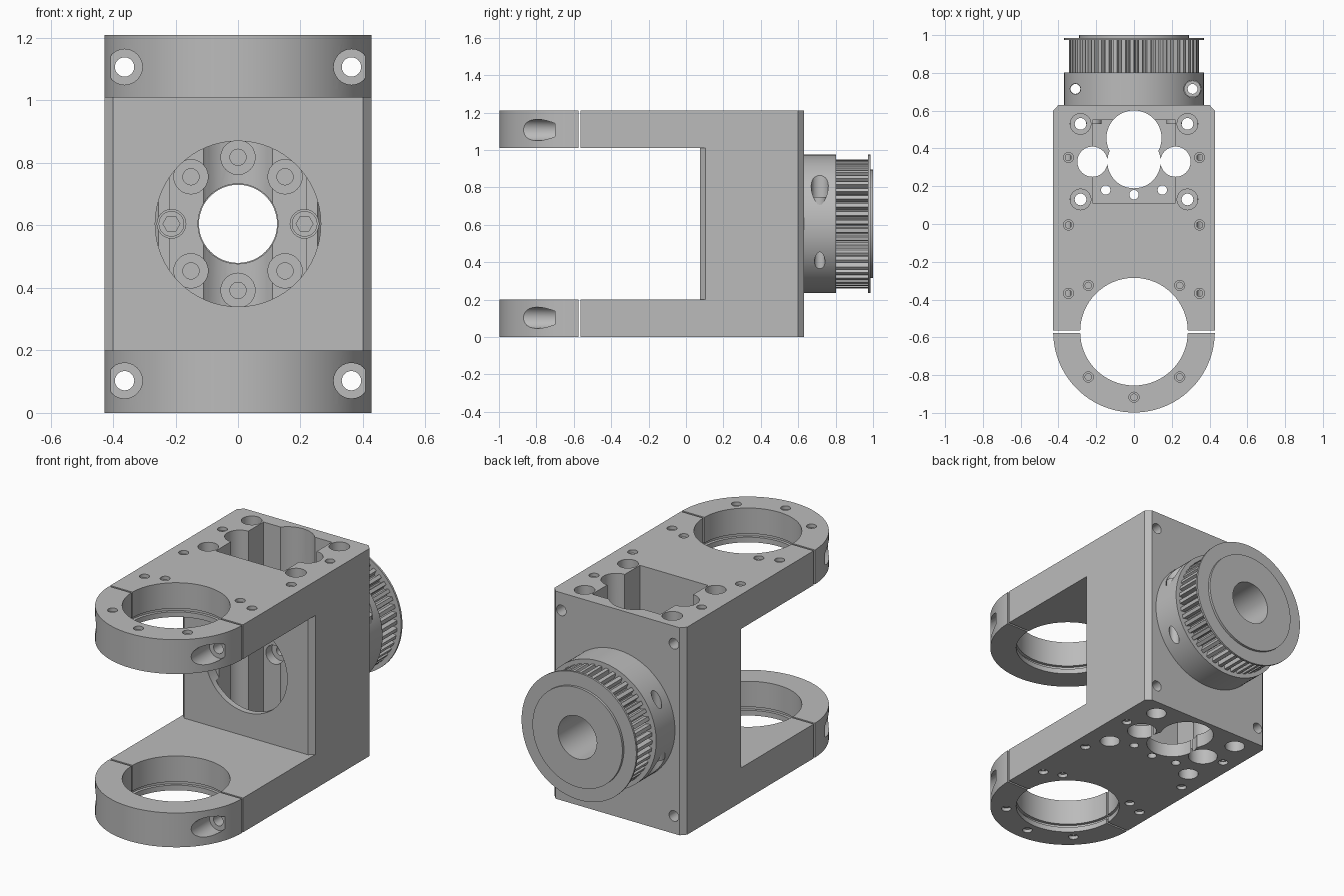
import bpy
import math
from mathutils import Matrix

cube = bpy.data.objects.get("Cube")
if cube:
    bpy.data.objects.remove(cube, do_unlink=True)

gray = bpy.data.materials.new("machined gray")
gray.use_nodes = True
gray.diffuse_color = (0.5, 0.5, 0.5, 1)
gray.node_tree.nodes["Principled BSDF"].inputs["Base Color"].default_value = (0.5, 0.5, 0.5, 1)

HEIGHT, HALF, RING_Y, AXIS_Z = 1.21, 0.428, -0.57, 0.605

# Axis frames: prism outlines are drawn in a plane and extruded along z or y
FRAMES = {"z": Matrix.Identity(4),
          "y": Matrix(((1, 0, 0, 0), (0, 0, 1, 0), (0, 1, 0, 0), (0, 0, 0, 1)))}


def prism(name, pts, a, b, axis="z"):
    n = len(pts)
    verts = [FRAMES[axis] @ Matrix.Translation((x, y, h)).to_translation()
             for h in (a, b) for x, y in pts]
    faces = [list(range(n))[::-1], list(range(n, 2 * n))]
    faces += [(i, (i + 1) % n, n + (i + 1) % n, n + i) for i in range(n)]
    if axis == "y":
        faces = [list(f)[::-1] for f in faces]
    mesh = bpy.data.meshes.new(name)
    mesh.from_pydata(verts, [], faces)
    mesh.materials.append(gray)
    obj = bpy.data.objects.new(name, mesh)
    bpy.context.collection.objects.link(obj)
    return obj


def circle(u, v, r, n=48):
    return [(u + r * math.cos(2 * math.pi * i / n), v + r * math.sin(2 * math.pi * i / n))
            for i in range(n)]


def rect(u0, u1, v0, v1):
    return [(u0, v0), (u1, v0), (u1, v1), (u0, v1)]


def cut(obj, pts, a, b, axis="z"):
    cutter = prism("cutter", pts, a, b, axis)
    cutter.hide_render = True
    mod = obj.modifiers.new("cut", "BOOLEAN")
    mod.operation, mod.solver, mod.object = "DIFFERENCE", "EXACT", cutter
    bpy.ops.object.select_all(action="DESELECT")
    bpy.context.view_layer.objects.active = obj
    obj.select_set(True)
    bpy.ops.object.modifier_apply(modifier=mod.name)
    bpy.data.objects.remove(cutter, do_unlink=True)


def drill(obj, u, v, r, a, b, axis="z", n=24):
    cut(obj, circle(u, v, r, n), a, b, axis)


# Bracket: rounded front, chamfered back corners
outline = [(HALF * math.cos(t), RING_Y + HALF * math.sin(t))
           for t in [math.pi + math.pi * i / 48 for i in range(49)]]
outline += [(HALF, 0.6), (0.4, 0.63), (-0.4, 0.63), (-HALF, 0.6)]
bracket = prism("fork_bracket", outline, 0, HEIGHT)

# Opening between the arms, with chamfered web edges
cut(bracket, [(-0.5, -1.2), (0.5, -1.2), (0.5, 0.175), (0.4, 0.075),
              (-0.4, 0.075), (-0.5, 0.175)], 0.2, 1.01)

# Bearing bores, retaining grooves and clamp slits
drill(bracket, 0, RING_Y, 0.285, -0.1, 1.3, n=64)
for base in (0, 1.01):
    drill(bracket, 0, RING_Y, 0.302, base + 0.03, base + 0.05, n=64)
cut(bracket, rect(-0.6, 0.6, -0.576, -0.565), -0.1, 1.3)

# Vertical pocket with side and rear lobes, open to the web
cut(bracket, rect(-0.22, 0.22, 0.11, 0.55), 0.08, 1.3)
drill(bracket, 0, 0.455, 0.146, -0.1, 1.3, n=48)
for s in (-1, 1):
    drill(bracket, s * 0.22, 0.33, 0.08, -0.1, 1.3, n=32)
drill(bracket, 0, AXIS_Z, 0.265, 0, 0.14, "y", 64)
drill(bracket, 0, AXIS_Z, 0.128, 0.4, 0.7, "y", 48)

# Floor plate holes
drill(bracket, 0, 0.33, 0.141, -0.1, 0.2, n=48)
for x, y in [(0, 0.51), (0.175, 0.33), (-0.175, 0.33), (0, 0.155), (0.15, 0.18), (-0.15, 0.18)]:
    drill(bracket, x, y, 0.025, -0.1, 0.2)

# Rear wall bolt circle
for k in range(8):
    a = k * math.pi / 4
    x, z = 0.213 * math.cos(a), AXIS_Z + 0.213 * math.sin(a)
    on_side = k % 4 == 0
    drill(bracket, x, z, 0.046 if on_side else 0.055, 0.0 if on_side else 0.4, 0.606, "y")
    drill(bracket, x, z, 0.026, 0.59, 0.7, "y")

for s in (-1, 1):
    # Long clamp bolts running front to back
    for z in (0.103, 1.107):
        drill(bracket, s * 0.363, z, 0.057, -1.1, -0.7, "y")
        drill(bracket, s * 0.363, z, 0.031, -0.75, 0.7, "y")
    # Counterbored corner bolts
    for y in (0.13, 0.53):
        drill(bracket, s * 0.283, y, 0.031, -0.1, 1.3)
        drill(bracket, s * 0.283, y, 0.055, -0.1, 0.12)
        drill(bracket, s * 0.283, y, 0.055, 1.09, 1.3)

# Small countersunk threaded holes on both outer faces
spots = [(0, -0.917)]
for x, y in [(0.347, 0.352), (0.347, -0.005), (0.347, -0.367), (0.242, -0.325), (0.242, -0.81)]:
    spots += [(x, y), (-x, y)]
for x, y in spots:
    for low, high, r in [(-0.1, 0.02, 0.027), (0.01, 0.12, 0.017)]:
        drill(bracket, x, y, r, low, high, n=16)
        drill(bracket, x, y, r, HEIGHT - high, HEIGHT - low, n=16)

# Pulley hub with clamp screw holes
hub = prism("pulley_hub", circle(0, AXIS_Z, 0.37, 96), 0.63, 0.803, "y")
for s in (-1, 1):
    drill(hub, s * 0.31, 0.715, 0.028, 0.1, 1.2)
drill(hub, 0.31, 0.715, 0.046, 0.7, 1.2)
drill(hub, -0.31, 0.715, 0.046, 0, 0.51)

# Toothed belt rim
TEETH = 48
rim_pts = []
for i in range(TEETH):
    for f, r in [(0, 0.345), (0.45, 0.345), (0.55, 0.318), (0.72, 0.313), (0.9, 0.318)]:
        a = 2 * math.pi * (i + f) / TEETH
        rim_pts.append((r * math.cos(a), AXIS_Z + r * math.sin(a)))
rim = prism("pulley_teeth", rim_pts, 0.8, 0.976, "y")

# End flange and raised boss
flange = prism("pulley_flange", circle(0, AXIS_Z, 0.37, 96), 0.974, 0.986, "y")
boss = prism("pulley_boss", circle(0, AXIS_Z, 0.29, 96), 0.984, 1.0, "y")
for part in (hub, rim, flange, boss):
    drill(part, 0, AXIS_Z, 0.125, 0.5, 1.1, "y", 48)

# Socket head screws
for s, side in ((1, "left"), (-1, "right")):
    screw = prism(side + "_socket_screw", circle(s * 0.213, AXIS_Z, 0.041, 32), 0.53, 0.61, "y")
    cut(screw, circle(s * 0.213, AXIS_Z, 0.027, 6), 0.5, 0.57, "y")
    top = 0.75 if s > 0 else 0.51
    clamp = prism(side + "_hub_washer", circle(s * 0.31, 0.715, 0.044, 32), top - 0.05, top)
    drill(clamp, s * 0.31, 0.715, 0.026, 0, 1.2)

# Smooth round walls, keep machined edges crisp
bpy.ops.object.select_all(action="DESELECT")
for obj in bpy.data.objects:
    if obj.type == "MESH" and gray.name in obj.data.materials:
        obj.select_set(True)
        bpy.context.view_layer.objects.active = obj
bpy.ops.object.shade_smooth_by_angle(angle=math.radians(28))
